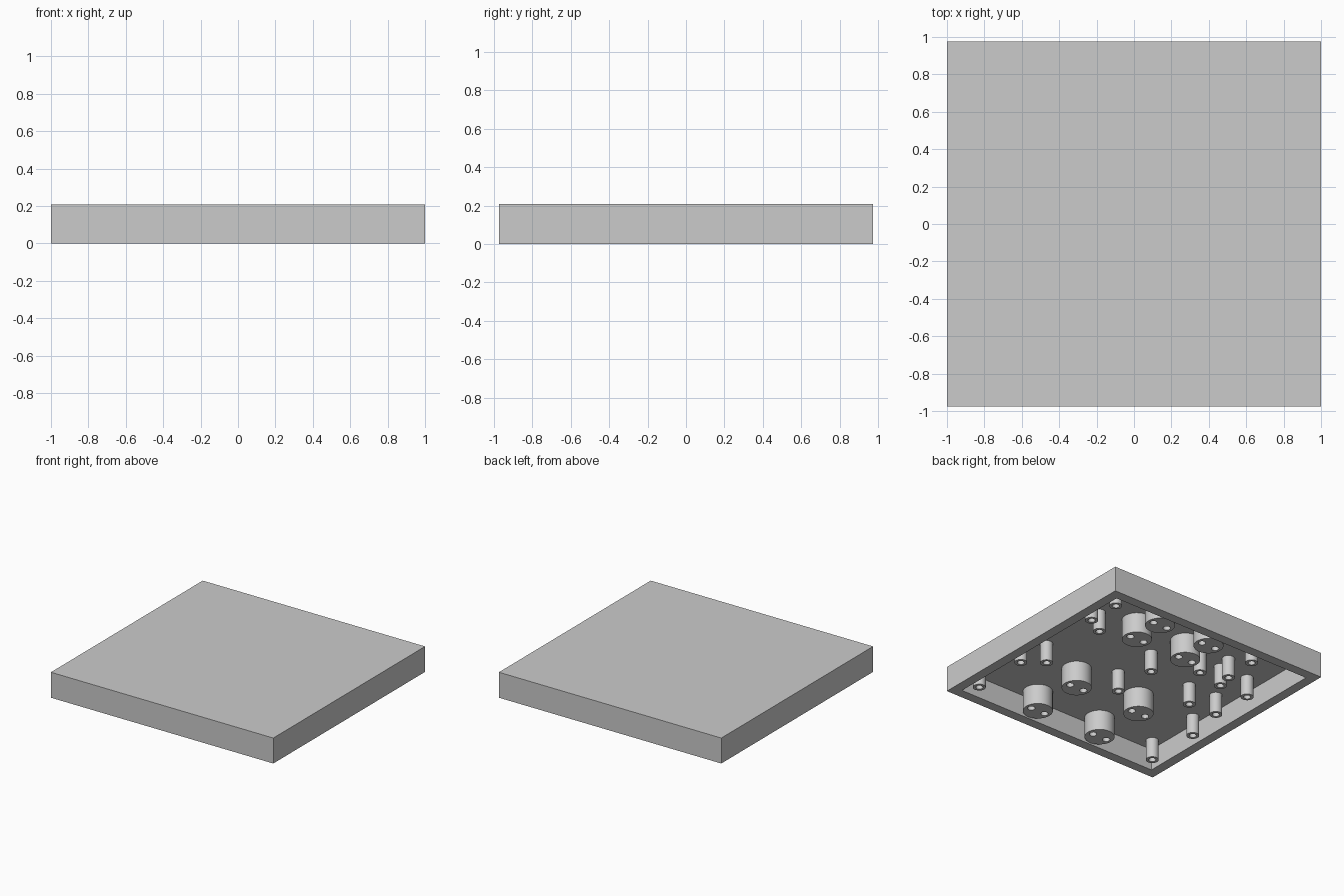
import bpy, bmesh
from mathutils import Matrix

if "Cube" in bpy.data.objects:
    bpy.data.objects.remove(bpy.data.objects["Cube"], do_unlink=True)

WIDTH, DEPTH, HEIGHT = 2.0, 1.95, 0.207
WALL, CEILING, FOOT = 0.08, 0.175, 0.01

grey = bpy.data.materials.new("plain_grey")
grey.use_nodes = True
grey.diffuse_color = (0.6, 0.6, 0.6, 1)
grey.node_tree.nodes["Principled BSDF"].inputs["Base Color"].default_value = (0.6, 0.6, 0.6, 1)


def make_object(name, bm):
    bmesh.ops.recalc_face_normals(bm, faces=bm.faces)
    mesh = bpy.data.meshes.new(name)
    bm.to_mesh(mesh)
    bm.free()
    mesh.materials.append(grey)
    obj = bpy.data.objects.new(name, mesh)
    bpy.context.collection.objects.link(obj)
    return obj


def ring(bm, x, y, radius, sides):
    """Circle of edges at the foot level."""
    bmesh.ops.create_circle(bm, cap_ends=False, segments=sides, radius=radius,
                            matrix=Matrix.Translation((x, y, FOOT)))


def drilled_post(name, x, y, radius, holes, hole_radius):
    """Round post rooted in the ceiling, with bores open at its foot."""
    bm = bmesh.new()
    ring(bm, x, y, radius, 32)
    for offset in holes:
        ring(bm, x + offset, y, hole_radius, 20)
    bmesh.ops.triangle_fill(bm, use_beauty=True, edges=bm.edges[:], normal=(0, 0, -1))
    grown = bmesh.ops.extrude_face_region(bm, geom=bm.faces[:], use_keep_orig=True)
    top = [g for g in grown["geom"] if isinstance(g, bmesh.types.BMVert)]
    bmesh.ops.translate(bm, verts=top, vec=(0, 0, CEILING + 0.005 - FOOT))
    obj = make_object(name, bm)
    bpy.ops.object.select_all(action="DESELECT")
    obj.select_set(True)
    bpy.context.view_layer.objects.active = obj
    bpy.ops.object.shade_smooth_by_angle(angle=0.6)


# Tray: a box hollowed from below
bm = bmesh.new()
bmesh.ops.create_cube(bm, size=1, matrix=Matrix.Translation((0, 0, HEIGHT / 2))
                      @ Matrix.Diagonal((WIDTH, DEPTH, HEIGHT, 1)))
bottom = min(bm.faces, key=lambda f: f.calc_center_median().z)
bmesh.ops.inset_region(bm, faces=[bottom], thickness=WALL, use_even_offset=True)
pocket = bmesh.ops.extrude_discrete_faces(bm, faces=[bottom])["faces"][0]
bmesh.ops.translate(bm, verts=pocket.verts[:], vec=(0, 0, CEILING))
make_object("hollow_tray", bm)

# Large bosses with two bores each, in two groups of four
for x_pair, y_pair in (((0.4, -0.07), (0.51, 0.78)), ((0.28, -0.32), (-0.33, -0.78))):
    for x in x_pair:
        for y in y_pair:
            drilled_post("large_boss", x, y, 0.112, (-0.064, 0.064), 0.028)

# Slim screw posts
posts = [(0.84, 0.79), (0.84, 0.51), (0.84, -0.31), (0.84, -0.79),
         (0.69, 0.42), (0.69, -0.19), (0.01, 0.21), (0.01, -0.17),
         (-0.28, 0.43), (-0.49, 0.51), (-0.52, 0.38), (-0.48, 0.79),
         (-0.78, 0.38), (-0.52, 0.02), (-0.77, 0.03), (-0.84, -0.32), (-0.84, -0.79)]
for x, y in posts:
    drilled_post("screw_post", x, y, 0.048, (0,), 0.027)
